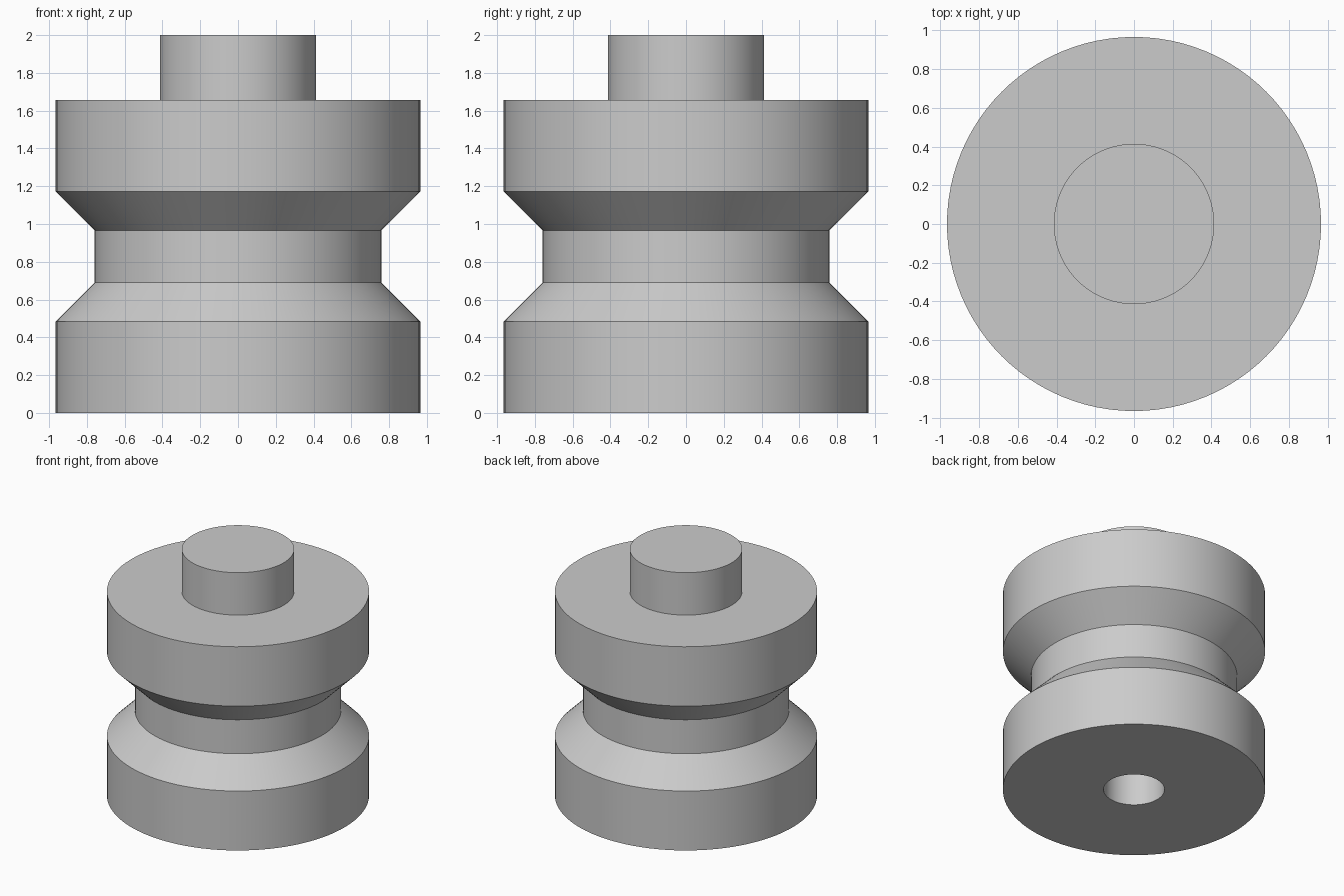
import bpy
import bmesh
import math

cube = bpy.data.objects.get("Cube")
if cube:
    bpy.data.objects.remove(cube, do_unlink=True)

UNIT = 2 / 29      # the part is 29 units tall
SIDES = 96

# One grey material
grey = bpy.data.materials.new("plain grey")
grey.use_nodes = True
colour = (0.6, 0.6, 0.6, 1)
grey.diffuse_color = colour
grey.node_tree.nodes["Principled BSDF"].inputs["Base Color"].default_value = colour


def lathe(name, profile):
    """Spin a (radius, height) profile, starting and ending on the axis."""
    bm = bmesh.new()
    verts = [bm.verts.new((r * UNIT, 0, z * UNIT)) for r, z in profile]
    edges = [bm.edges.new(pair) for pair in zip(verts, verts[1:])]
    bmesh.ops.spin(bm, geom=verts + edges, cent=(0, 0, 0), axis=(0, 0, 1),
                   angle=math.tau, steps=SIDES, use_merge=True)
    bmesh.ops.remove_doubles(bm, verts=bm.verts, dist=0.0001)
    bmesh.ops.recalc_face_normals(bm, faces=bm.faces)
    mesh = bpy.data.meshes.new(name)
    bm.to_mesh(mesh)
    bm.free()
    mesh.materials.append(grey)
    obj = bpy.data.objects.new(name, mesh)
    bpy.context.collection.objects.link(obj)
    bpy.ops.object.select_all(action="DESELECT")
    obj.select_set(True)
    bpy.context.view_layer.objects.active = obj
    bpy.ops.object.shade_smooth_by_angle(angle=math.radians(30))
    return obj


lathe("grooved_roller", [
    (0, 14), (3.25, 14), (3.25, 0),            # blind bore from below
    (14, 0), (14, 7),                          # lower flange
    (11, 10), (11, 14),                        # taper and groove
    (14, 17), (14, 24),                        # taper and upper flange
    (6, 24), (6, 29), (0, 29),                 # top boss
])
